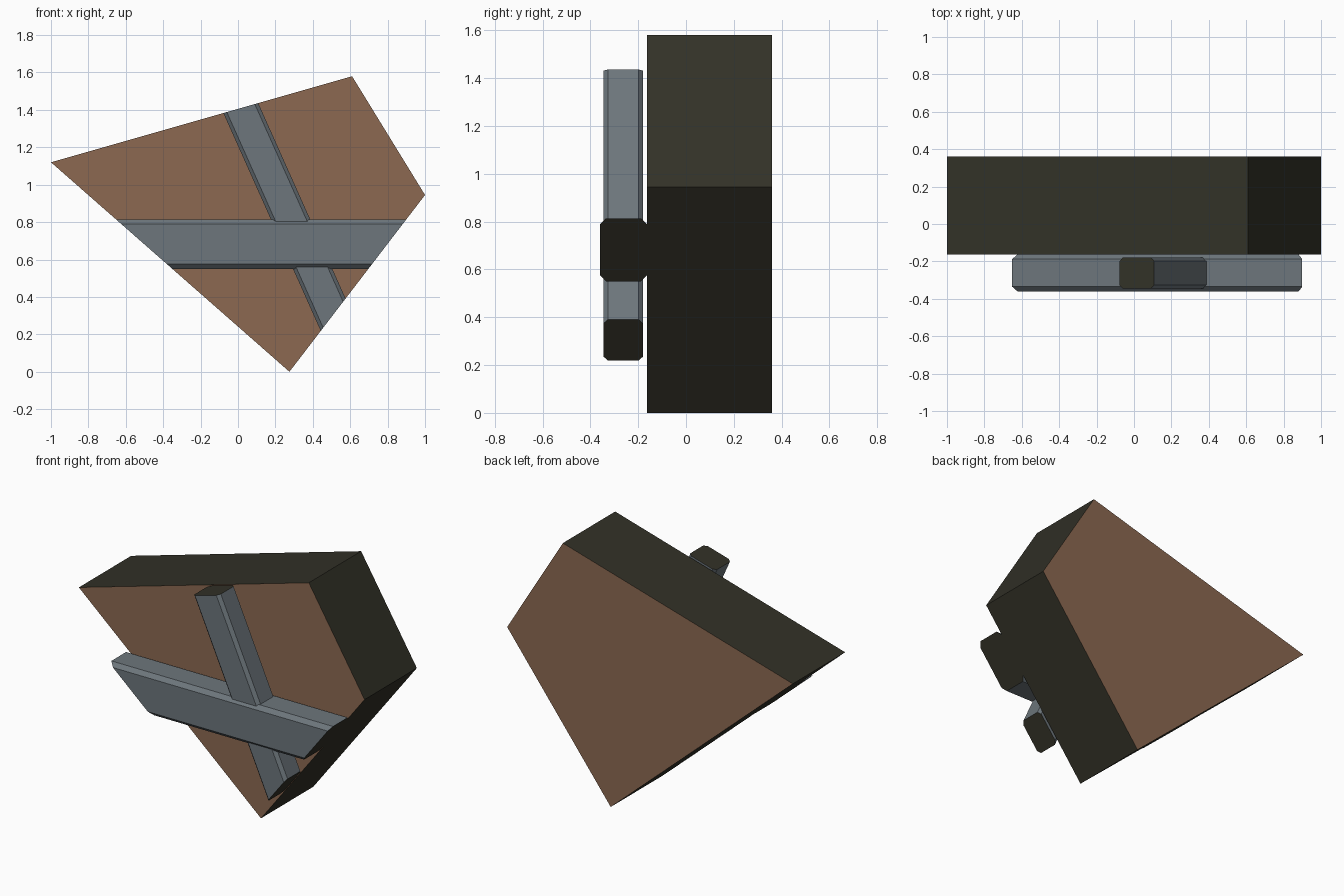
import bpy
import bmesh
from mathutils import Vector

cube = bpy.data.objects.get("Cube")
if cube:
    bpy.data.objects.remove(cube, do_unlink=True)


def material(name, srgb):
    # Flat colour, converted from 0-255 display values to linear
    lin = [((c / 255 + 0.055) / 1.055) ** 2.4 for c in srgb]
    mat = bpy.data.materials.new(name)
    mat.use_nodes = True
    mat.diffuse_color = (*lin, 1)
    bsdf = next(n for n in mat.node_tree.nodes if n.type == 'BSDF_PRINCIPLED')
    bsdf.inputs["Base Color"].default_value = (*lin, 1)
    return mat


brown = material("brown plaster", (140, 105, 81))
steel = material("grey steel", (109, 118, 124))
dark = material("dark broken edge", (50, 49, 39))

# Outline of the broken slab in x and z, clockwise from the left corner
OUTLINE = [Vector((x, 0, z)) for x, z in
           ((-1, 1.12), (0.61, 1.58), (1, 0.945), (0.275, 0))]
FRONT, BACK = -0.163, 0.36


def finish(bm, name, mats):
    bmesh.ops.recalc_face_normals(bm, faces=bm.faces)
    mesh = bpy.data.meshes.new(name)
    bm.to_mesh(mesh)
    bm.free()
    for mat in mats:
        mesh.materials.append(mat)
    obj = bpy.data.objects.new(name, mesh)
    bpy.context.collection.objects.link(obj)
    return obj


def extrude(bm, points, offset):
    face = bm.faces.new([bm.verts.new(p) for p in points])
    new = bmesh.ops.extrude_face_region(bm, geom=[face], use_keep_orig=True)
    verts = [g for g in new["geom"] if isinstance(g, bmesh.types.BMVert)]
    bmesh.ops.translate(bm, verts=verts, vec=offset)


def slab():
    bm = bmesh.new()
    extrude(bm, [p + Vector((0, FRONT, 0)) for p in OUTLINE],
            Vector((0, BACK - FRONT, 0)))
    bm.normal_update()
    # Broad faces are brown, broken rim is dark
    for f in bm.faces:
        f.material_index = 0 if abs(f.normal.y) > 0.5 else 1
    finish(bm, "wall_slab", [brown, dark])


def beam(name, centre, direction, width, y0, y1, chamfer):
    """Chamfered beam trimmed to the outline of the slab."""
    along = Vector(direction).normalized()
    across = along.cross(Vector((0, 1, 0)))
    depth = Vector((0, 1, 0))
    w, d, c = width / 2, (y1 - y0) / 2, chamfer
    middle = Vector((centre[0], (y0 + y1) / 2, centre[1]))
    profile = [(w - c, -d), (w, c - d), (w, d - c), (w - c, d),
               (c - w, d), (-w, d - c), (-w, c - d), (c - w, -d)]
    bm = bmesh.new()
    extrude(bm, [middle - along * 2 + across * a + depth * b
                 for a, b in profile], along * 4)
    # Cut along each slab edge and close the ends with dark faces
    for i, p in enumerate(OUTLINE):
        edge = OUTLINE[(i + 1) % len(OUTLINE)] - p
        cut = bmesh.ops.bisect_plane(
            bm, geom=bm.verts[:] + bm.edges[:] + bm.faces[:], plane_co=p,
            plane_no=Vector((-edge.z, 0, edge.x)), clear_outer=True)
        rim = [g for g in cut["geom_cut"] if isinstance(g, bmesh.types.BMEdge)]
        if rim:
            caps = bmesh.ops.holes_fill(bm, edges=rim, sides=0)
            for f in caps["faces"]:
                f.material_index = 1
    finish(bm, name, [steel, dark])


slab()
beam("horizontal_beam", (0.1, 0.682), (1, 0, 0), 0.264, -0.36, FRONT, 0.025)
beam("diagonal_beam", (0.283, 0.81), (0.447, 0, -1), 0.192, -0.345, -0.18, 0.019)
